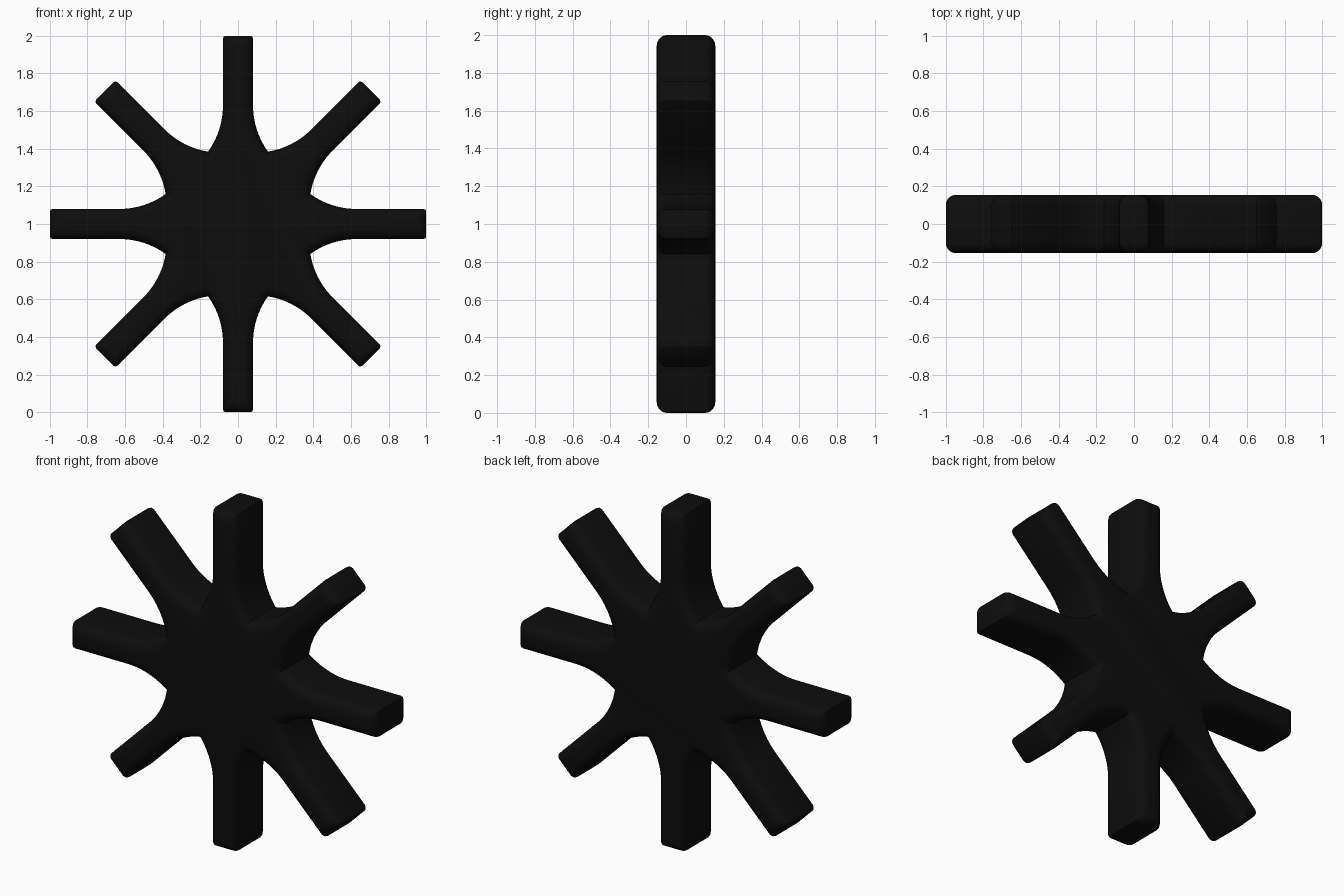
import bpy, bmesh, math

if "Cube" in bpy.data.objects:
    bpy.data.objects.remove(bpy.data.objects["Cube"])

ARMS = 8
HALF_DEPTH = 0.155
ROUND = 0.055        # rounding of front and back edges
HALF_W = 0.08        # half width of an arm
CHAMFER = 0.014      # small corner break at arm tips
ARC_X, ARC_R = 0.63, 0.42   # flare arc between arm and hub
ARC_STEPS = 10
SLOPE = math.tan(math.pi / ARMS)


def half_arm(d):
    """Upper half outline of one arm, inset by d, from hub notch to tip."""
    cy, r = HALF_W + ARC_R, ARC_R + d
    # bisect for the arc angle where it meets the line between two arms
    lo, hi = 0.0, math.pi / 2
    for _ in range(50):
        a = (lo + hi) / 2
        x, w = ARC_X - r * math.sin(a), cy - r * math.cos(a)
        if w < x * SLOPE:
            lo = a
        else:
            hi = a
    pts = []
    for i in range(ARC_STEPS + 1):
        t = lo * (1 - i / ARC_STEPS)
        pts.append((ARC_X - r * math.sin(t), cy - r * math.cos(t)))
    h, tip = HALF_W - d, 1.0 - d
    c = CHAMFER
    pts += [(tip - c, h), (tip - c * 0.3, h - c * 0.3), (tip, h - c)]
    return pts


def outline(d):
    """Whole star outline as x, z pairs."""
    half = half_arm(d)
    arm = [(x, -w) for x, w in half] + [(x, w) for x, w in reversed(half)][:-1]
    result = []
    for k in range(ARMS):
        a = 2 * math.pi * k / ARMS
        ca, sa = math.cos(a), math.sin(a)
        result += [(x * ca - w * sa, x * sa + w * ca) for x, w in arm]
    return result


# stacked outlines give rounded front and back edges
layers = []
STEPS = 5
for i in range(STEPS + 1):
    a = math.pi / 2 * i / STEPS
    layers.append((-HALF_DEPTH + ROUND * (1 - math.sin(a)), ROUND * (1 - math.cos(a))))
layers = layers[::-1] + [(-y, d) for y, d in layers]

bm = bmesh.new()
rings = [[bm.verts.new((x, y, z + 1)) for x, z in outline(d)] for y, d in layers]
n = len(rings[0])
for a, b in zip(rings, rings[1:]):
    for i in range(n):
        j = (i + 1) % n
        bm.faces.new((a[i], a[j], b[j], b[i]))

# flat front and back
bm.faces.new(rings[0])
bm.faces.new(rings[-1])
bmesh.ops.recalc_face_normals(bm, faces=bm.faces)

mesh = bpy.data.meshes.new("eight_armed_star")
bm.to_mesh(mesh)
bm.free()
star = bpy.data.objects.new("eight_armed_star", mesh)
bpy.context.collection.objects.link(star)

# black finish
black = bpy.data.materials.new("black")
black.diffuse_color = (0.004, 0.004, 0.004, 1)
black.use_nodes = True
black.node_tree.nodes["Principled BSDF"].inputs["Base Color"].default_value = black.diffuse_color
mesh.materials.append(black)

bpy.context.view_layer.objects.active = star
star.select_set(True)
bpy.ops.object.shade_smooth_by_angle(angle=math.radians(35))
